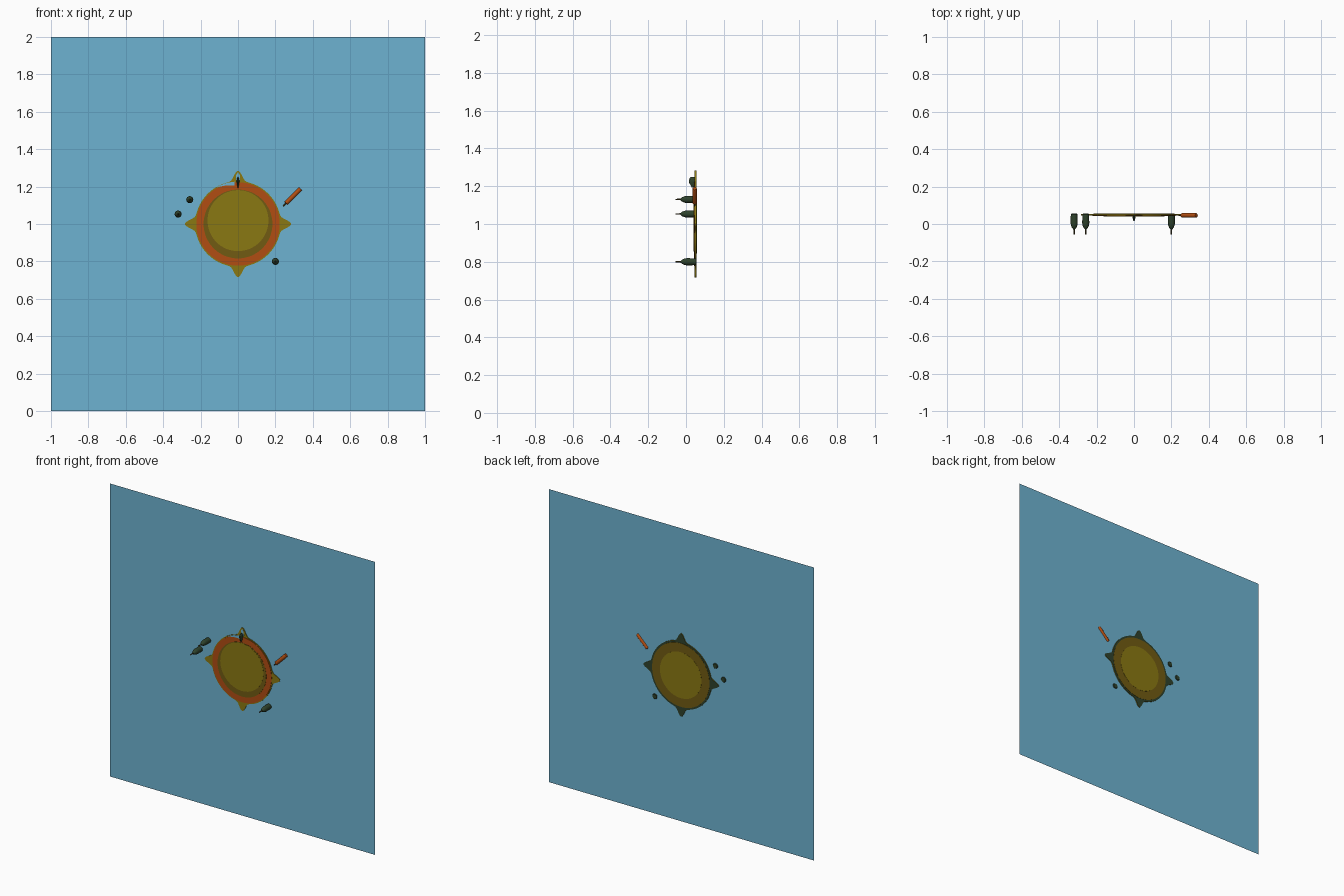
import bpy, bmesh, math
from mathutils import Matrix, Vector

if "Cube" in bpy.data.objects:
    bpy.data.objects.remove(bpy.data.objects["Cube"])


def mat(name, r, g, b):
    m = bpy.data.materials.new(name)
    m.diffuse_color = (r, g, b, 1)
    m.use_nodes = True
    m.node_tree.nodes["Principled BSDF"].inputs["Base Color"].default_value = m.diffuse_color
    return m


BLUE = mat("wall_blue", .155, .45, .64)
OLIVE = mat("olive", .255, .19, .006)
BROWN = mat("dark_olive", .165, .105, .006)
ORANGE = mat("burnt_orange", .44, .075, .006)
GREEN = mat("dark_green", .028, .055, .025)
STEM = mat("stem_brown", .07, .05, .012)


def finish(name, bm, *mats, smooth=False):
    bmesh.ops.recalc_face_normals(bm, faces=bm.faces)
    me = bpy.data.meshes.new(name)
    bm.to_mesh(me)
    bm.free()
    for m in mats:
        me.materials.append(m)
    ob = bpy.data.objects.new(name, me)
    bpy.context.collection.objects.link(ob)
    if smooth:
        bpy.ops.object.select_all(action='DESELECT')
        ob.select_set(True)
        bpy.context.view_layer.objects.active = ob
        bpy.ops.object.shade_smooth_by_angle()
    return ob


def plate(name, pts, y0, y1, *mats):
    """Flat xz outline extruded from y0 (front) to y1; second material goes on the back."""
    bm = bmesh.new()
    a = [bm.verts.new((x, y0, z)) for x, z in pts]
    b = [bm.verts.new((x, y1, z)) for x, z in pts]
    bm.faces.new(a)
    back = bm.faces.new(b)
    for i in range(len(pts)):
        j = (i + 1) % len(pts)
        bm.faces.new((a[i], a[j], b[j], b[i]))
    if len(mats) > 1:
        back.material_index = 1
    return finish(name, bm, *mats)


def circle(r, cz=1.0, n=64):
    return [(r * math.cos(2 * math.pi * i / n), cz + r * math.sin(2 * math.pi * i / n)) for i in range(n)]


def lathe(name, profile, start, direction, body, tip, tip_from, n=16, squash=1.0):
    """Profile of (distance, radius) turned about an axis."""
    bm = bmesh.new()
    rings = []
    for d, r in profile:
        rings.append([bm.verts.new((r * math.cos(2 * math.pi * i / n),
                                    squash * r * math.sin(2 * math.pi * i / n), d)) for i in range(n)])
    for k in range(len(rings) - 1):
        for i in range(n):
            j = (i + 1) % n
            f = bm.faces.new((rings[k][i], rings[k][j], rings[k + 1][j], rings[k + 1][i]))
            f.material_index = int(k >= tip_from)
    bm.faces.new(rings[0])
    bm.faces.new(rings[-1]).material_index = 1
    rot = Vector((0, 0, 1)).rotation_difference(Vector(direction)).to_matrix().to_4x4()
    bm.transform(Matrix.Translation(start) @ rot)
    return finish(name, bm, body, tip, smooth=True)


# Wall sheet
bm = bmesh.new()
bm.faces.new([bm.verts.new(p) for p in ((-1, .05, 0), (1, .05, 0), (1, .05, 2), (-1, .05, 2))])
finish("wall_sheet", bm, BLUE)

# Rim plate with four flared points
outline = []
for i in range(256):
    t = 2 * math.pi * i / 256
    off = (t + math.pi / 4) % (math.pi / 2) - math.pi / 4
    r = .229 + .055 * math.exp(-(off * .25 / .027) ** 2)
    outline.append((r * math.cos(t), 1 + r * math.sin(t)))
plate("rim_plate", outline, .046, .0545, OLIVE, GREEN)

# Front layers
plate("orange_band", circle(.223), .043, .047, ORANGE)
plate("inner_shade", circle(.184), .042, .044, BROWN)
plate("face_disc", circle(.163, 1.018), .041, .043, OLIVE)
# Pale opening in the top point and along the upper left rim
plate("top_opening", [(-.012, 1.232), (.012, 1.232), (.009, 1.265), (0, 1.276), (-.009, 1.265)], .045, .047, BLUE)
arc = [math.radians(95 + 3 * i) for i in range(9)]
plate("rim_gap", [(.227 * math.cos(t), 1 + .227 * math.sin(t)) for t in arc]
      + [((.206 + .018 * i / 8) * math.cos(t), 1 + (.206 + .018 * i / 8) * math.sin(t))
         for i, t in reversed(list(enumerate(arc)))], .042, .044, BLUE)

# Back layers
plate("back_ring", circle(.217), .0535, .056, BROWN)
plate("back_disc", circle(.157), .0545, .057, OLIVE)

# Pegs standing out of the wall
peg = [(0, .015), (.003, .018), (.05, .019), (.062, .017), (.075, .012), (.082, .006), (.084, .004), (.111, .0035)]
for k, (x, z) in enumerate(((-.32, 1.053), (-.258, 1.13), (.2, .8))):
    lathe(f"peg_{k + 1}", peg, (x, .055, z), (0, -1, 0), GREEN, STEM, 6)

# Orange stick lying on the wall
s = math.sqrt(.5)
lathe("orange_stick", [(0, .010), (.004, .012), (.108, .012), (.111, .004), (.132, .003)],
      (.334, .046, 1.188), (-s, 0, -s), ORANGE, STEM, 3)

# Small hanging pendant on a pin
lathe("pendant", [(0, .006), (.005, .014), (.018, .020), (.03, .019), (.045, .011), (.058, .003)],
      (0, .035, 1.25), (0, 0, -1), GREEN, GREEN, 9, squash=.35)
lathe("pendant_pin", [(0, .004), (.025, .004), (.028, .006), (.032, .005)],
      (0, .052, 1.235), (0, -1, 0), GREEN, GREEN, 9, n=10)
